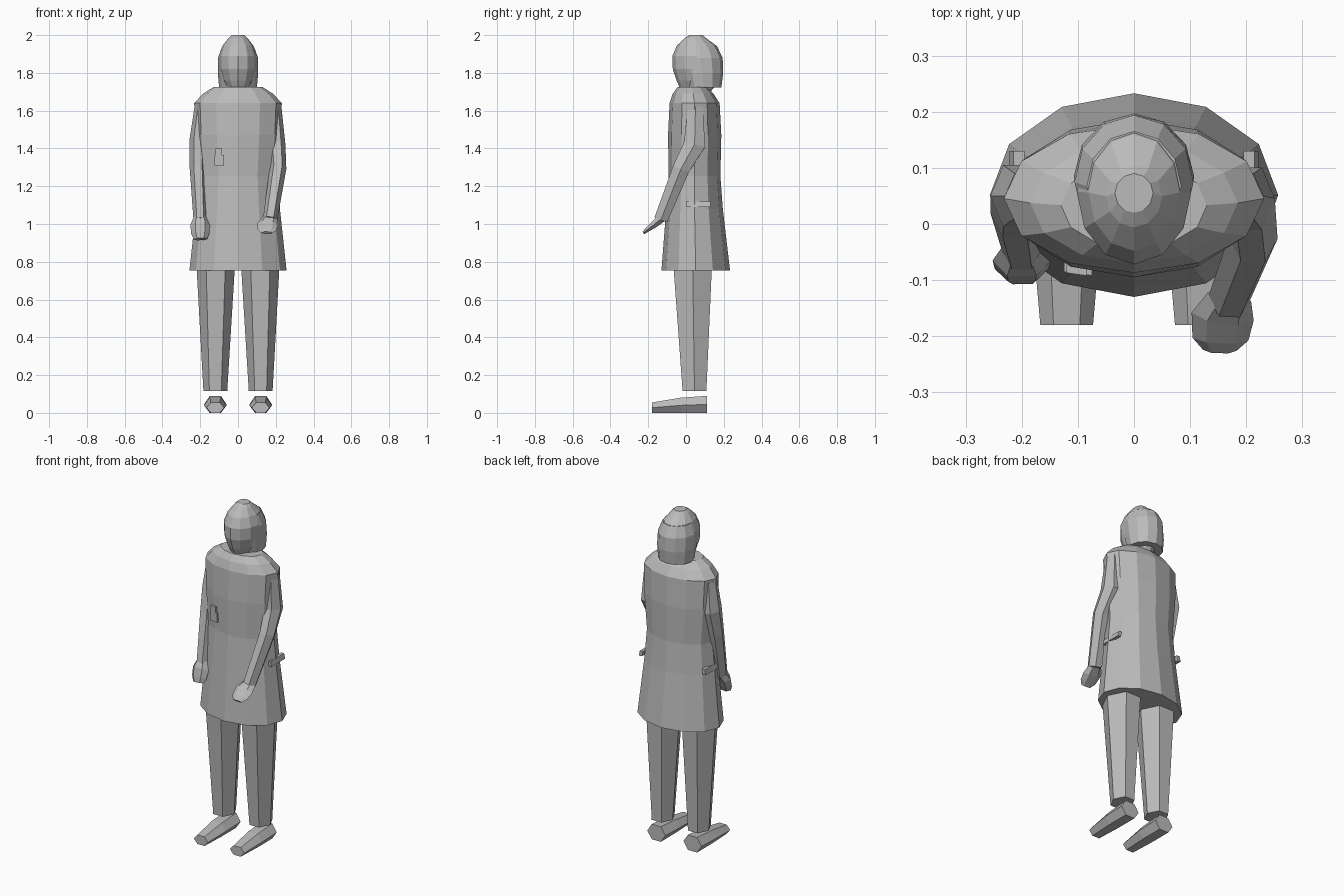
import bpy, bmesh, math
from mathutils import Vector

grey = bpy.data.materials.new("plain grey")
grey.diffuse_color = (0.5, 0.5, 0.5, 1)


def finish(name, bm):
    bmesh.ops.recalc_face_normals(bm, faces=bm.faces)
    me = bpy.data.meshes.new(name)
    bm.to_mesh(me)
    bm.free()
    me.materials.append(grey)
    ob = bpy.data.objects.new(name, me)
    bpy.context.collection.objects.link(ob)
    return ob


def loft(name, rings):
    """Skin a list of equal-length point rings and cap both ends."""
    bm = bmesh.new()
    vs = [[bm.verts.new(p) for p in r] for r in rings]
    n = len(vs[0])
    for a, b in zip(vs, vs[1:]):
        for i in range(n):
            j = (i + 1) % n
            bm.faces.new((a[i], a[j], b[j], b[i]))
    bm.faces.new(vs[0])
    bm.faces.new(vs[-1])
    return finish(name, bm)


def level_ring(z, rx, y0, y1, cx=0, n=12):
    """Horizontal ellipse reaching from y0 to y1 and rx to each side of cx."""
    cy, ry = (y0 + y1) / 2, (y1 - y0) / 2 / (math.sin(math.pi / 3) if n == 6 else 1)
    return [(cx + rx * math.cos(t), cy + ry * math.sin(t), z)
            for t in (2 * math.pi * i / n for i in range(n))]


def tube(name, points):
    """Hexagonal limb through (centre, half width, half depth) stations."""
    cs = [Vector(p[0]) for p in points]
    rings = []
    for k, (c, (_, w, d)) in enumerate(zip(cs, points)):
        along = (cs[min(k + 1, len(cs) - 1)] - cs[max(k - 1, 0)]).normalized()
        side = (Vector((1, 0, 0)) - along * along.x).normalized()
        front = along.cross(side)
        rings.append([c + side * w * math.cos(t) + front * d / 0.866 * math.sin(t)
                      for t in (math.pi * i / 3 for i in range(6))])
    return loft(name, rings)


def plate(name, corners, depth):
    """Thin slab made from four corners pushed along a depth vector."""
    d = Vector(depth)
    return loft(name, [corners, [Vector(c) + d for c in corners]])


# Long coat with sloping shoulders
loft("coat", [level_ring(*r) for r in (
    (0.755, 0.257, -0.13, 0.233),
    (1.08, 0.222, -0.105, 0.195),
    (1.255, 0.207, -0.092, 0.182),
    (1.47, 0.225, -0.095, 0.187),
    (1.64, 0.232, -0.087, 0.178),
    (1.69, 0.185, -0.07, 0.145),
    (1.725, 0.13, -0.045, 0.112))])

# Chest pocket with a pen, and side pocket flaps
plate("chest_pocket", [(-0.125, -0.085, 1.31), (-0.075, -0.092, 1.31),
                       (-0.075, -0.092, 1.365), (-0.125, -0.085, 1.365)], (0, 0.02, 0))
plate("pen", [(-0.12, -0.087, 1.36), (-0.085, -0.092, 1.36),
              (-0.085, -0.092, 1.40), (-0.12, -0.087, 1.40)], (0, 0.015, 0))
for s, label in ((-1, "left"), (1, "right")):
    plate(f"{label}_pocket_flap", [(s * 0.222, 0.0, 1.09), (s * 0.222, 0.13, 1.09),
                                   (s * 0.215, 0.13, 1.12), (s * 0.215, 0.0, 1.12)],
          (-s * 0.02, 0, 0))

    # Trouser legs, stopping just above the shoes
    loft(f"{label}_leg", [level_ring(0.115, 0.063, -0.018, 0.108, s * 0.12, 6),
                          level_ring(0.80, 0.103, -0.068, 0.138, s * 0.118, 6)])

    # Hexagonal shoes tapering to the toe
    shoe = []
    for y, w, top in ((0.11, 0.06, 0.09), (-0.03, 0.06, 0.08), (-0.18, 0.047, 0.055)):
        shoe.append([(s * 0.12 + w * math.cos(t), y,
                      top / 2 * (1 + math.sin(t) / math.sin(math.pi / 3)))
                     for t in (math.pi * i / 3 for i in range(6))])
    loft(f"{label}_shoe", shoe)

# Arms and hands, the right one swung forward
tube("right_arm", [((0.195, 0.05, 1.62), 0.035, 0.04), ((0.205, 0.045, 1.42), 0.046, 0.057),
                   ((0.212, -0.025, 1.295), 0.044, 0.045), ((0.17, -0.132, 1.025), 0.038, 0.036)])
tube("right_hand", [((0.17, -0.13, 1.03), 0.04, 0.022), ((0.158, -0.165, 1.0), 0.056, 0.018),
                    ((0.154, -0.205, 0.97), 0.05, 0.012), ((0.153, -0.225, 0.953), 0.03, 0.008)])
tube("left_arm", [((-0.195, 0.05, 1.62), 0.035, 0.04), ((-0.21, 0.05, 1.45), 0.046, 0.055),
                  ((-0.212, 0.02, 1.3), 0.044, 0.045), ((-0.2, -0.045, 1.025), 0.036, 0.036)])
tube("left_hand", [((-0.2, -0.045, 1.03), 0.038, 0.03), ((-0.2, -0.065, 0.995), 0.052, 0.03),
                   ((-0.2, -0.08, 0.95), 0.048, 0.024), ((-0.198, -0.09, 0.92), 0.036, 0.018)])

# Head with a narrow chin and a small flat crown
loft("head", [level_ring(*r) for r in (
    (1.70, 0.055, -0.02, 0.13),
    (1.725, 0.062, -0.035, 0.15),
    (1.76, 0.082, -0.05, 0.17),
    (1.82, 0.1, -0.07, 0.185),
    (1.89, 0.102, -0.072, 0.187),
    (1.945, 0.081, -0.048, 0.16),
    (1.985, 0.05, -0.006, 0.105),
    (2.0, 0.034, 0.02, 0.09))])

# Hair covering the sides and back of the head
loft("hair", [level_ring(*r) for r in (
    (1.722, 0.1, 0.0, 0.187),
    (1.80, 0.107, -0.025, 0.197),
    (1.88, 0.106, -0.045, 0.194),
    (1.94, 0.084, -0.03, 0.165))])
